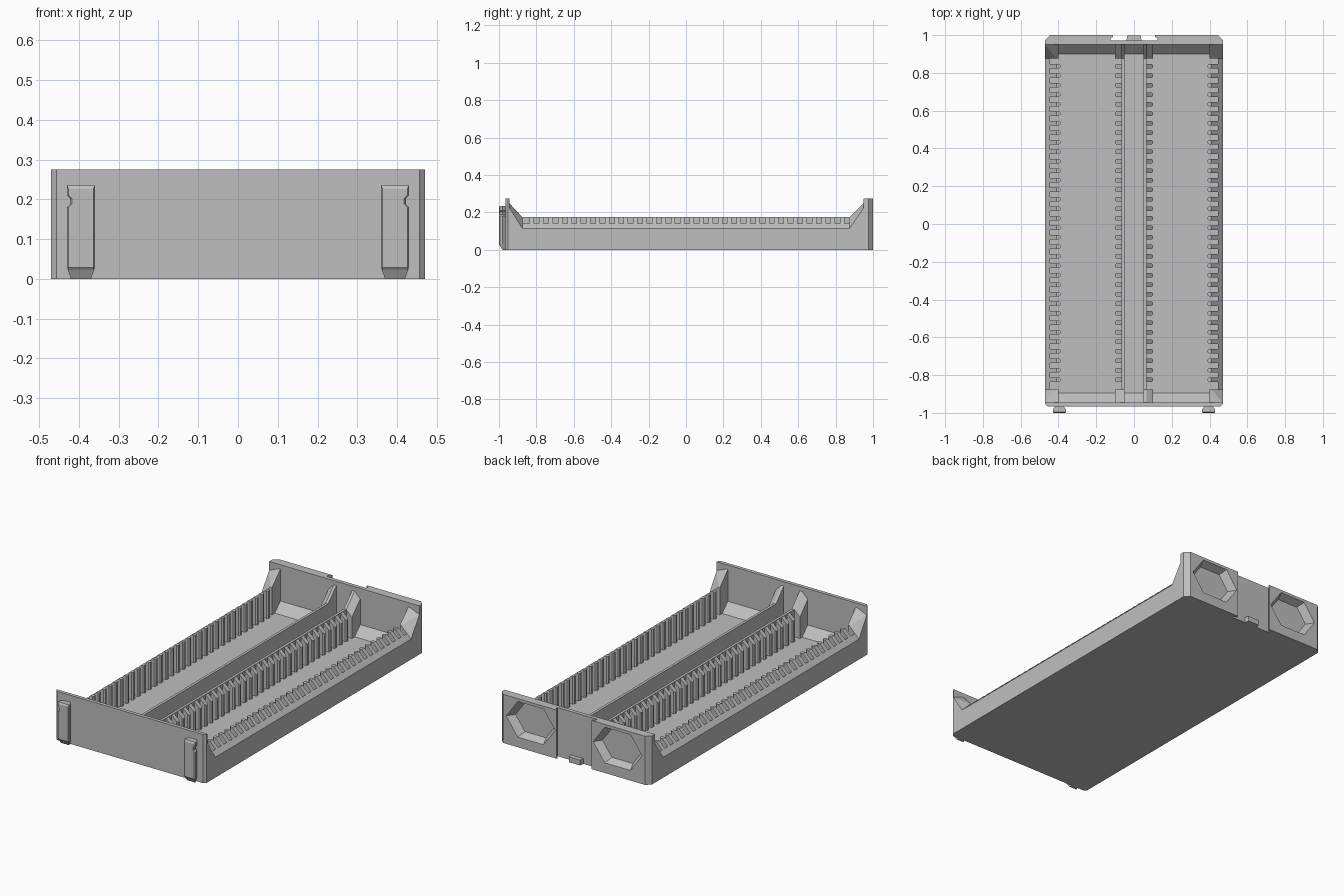
import bpy, bmesh, math
from mathutils import Vector

cube = bpy.data.objects.get("Cube")
if cube:
    bpy.data.objects.remove(cube, do_unlink=True)

grey = bpy.data.materials.new("light grey plastic")
grey.use_nodes = True
colour = (0.52, 0.52, 0.52, 1)
grey.diffuse_color = colour
grey.node_tree.nodes["Principled BSDF"].inputs["Base Color"].default_value = colour


def finish(name, bm):
    bmesh.ops.recalc_face_normals(bm, faces=bm.faces[:])
    mesh = bpy.data.meshes.new(name)
    bm.to_mesh(mesh)
    bm.free()
    mesh.materials.append(grey)
    obj = bpy.data.objects.new(name, mesh)
    bpy.context.collection.objects.link(obj)
    return obj


def loft(name, rings):
    """Skin matching closed rings and cap both ends."""
    bm = bmesh.new()
    rows = [[bm.verts.new(p) for p in ring] for ring in rings]
    n = len(rows[0])
    for a, b in zip(rows, rows[1:]):
        for i in range(n):
            j = (i + 1) % n
            bm.faces.new((a[i], a[j], b[j], b[i]))
    bm.faces.new(rows[0])
    bm.faces.new(rows[-1])
    return finish(name, bm)


def prism(name, pts, axis, lo, hi):
    """Extrude a 2D outline along one axis (0 = x, 1 = y, 2 = z)."""
    def place(p, t):
        q = list(p)
        q.insert(axis, t)
        return q
    return loft(name, [[place(p, t) for p in pts] for t in (lo, hi)])


def add_hull(bm, pts):
    verts = [bm.verts.new(p) for p in pts]
    bmesh.ops.convex_hull(bm, input=verts)


def hulls(name, groups):
    bm = bmesh.new()
    for pts in groups:
        add_hull(bm, pts)
    bmesh.ops.dissolve_limit(bm, angle_limit=0.01, verts=bm.verts[:], edges=bm.edges[:])
    return finish(name, bm)


W, H = 0.47, 0.275          # half width and end wall height
FLOOR, RIB = 0.02, 0.175    # floor thickness and rib height
FRONT, FRONT_IN, BACK_IN, BACK = -0.965, -0.945, 0.95, 1.0
COUNT, PITCH, FIRST = 34, 0.0503, -0.824

# Floor
prism("floor", [(-W, FRONT_IN), (W, FRONT_IN), (W, 0.97), (-W, 0.97)], 2, 0, FLOOR)

# Front wall with small corner chamfers
c = 0.013
prism("front_wall", [(-W + c, FRONT), (W - c, FRONT), (W, FRONT + c), (W, FRONT_IN),
                     (-W, FRONT_IN), (-W, FRONT + c)], 2, 0, H)

# Back wall with chamfered corners and an undercut centre groove
c, g = 0.025, 0.972
half = [(W, BACK_IN), (W, BACK - c), (W - c, BACK), (0.11, BACK), (0.11, 0.99), (0.125, 0.985), (0.125, g)]
back_wall = prism("back_wall", half + [(-x, y) for x, y in reversed(half)], 2, 0, H)
prism("groove_stop", [(-0.04, g), (0.04, g), (0.035, 0.998), (-0.035, 0.998)], 2, 0, 0.03)

# Hexagonal recesses in the back wall
for side, label in ((1, "left"), (-1, "right")):
    rings = []
    for y, k in ((BACK + 0.01, 1.05), (0.957, 0.82)):
        rings.append([(side * 0.272 + sx * k, y, 0.158 + sz * k) for sx, sz in
                      ((0.152, 0), (0.08, 0.1), (-0.08, 0.1), (-0.152, 0), (-0.08, -0.1), (0.08, -0.1))])
    cutter = loft(label + "_recess_cutter", rings)
    cutter.hide_render = True
    cutter.hide_viewport = True
    cutter.display_type = 'WIRE'
    cut = back_wall.modifiers.new(label + "_recess", 'BOOLEAN')
    cut.object = cutter
    cut.operation = 'DIFFERENCE'
    cut.solver = 'EXACT'

# Sloped fillets where the floor meets the end walls
for name, wall, toe in (("front", FRONT_IN, FRONT_IN + 0.05), ("back", BACK_IN, BACK_IN - 0.05)):
    prism(name + "_floor_fillet", [(wall, FLOOR), (toe, FLOOR), (wall, FLOOR + 0.05)], 0, -0.45, 0.45)

for s, label in ((1, "left"), (-1, "right")):
    # Side wall with a top sloping inward, and plain centre rib
    prism(label + "_side_wall", [(s * x, z) for x, z in
          ((W, 0), (W, 0.115), (0.445, 0.14), (0.445, 0))], 1, FRONT_IN, 0.97)
    prism(label + "_centre_rib", [(s * x, z) for x, z in
          ((0.05, 0), (0.05, RIB), (0.065, RIB), (0.065, 0))], 1, FRONT_IN, BACK_IN)

    # Rows of slot teeth with blunted tips
    outer, inner = [], []
    for i in range(COUNT):
        y0 = FIRST + i * PITCH
        o, n = [], []
        for d in (-1, 1):
            y, tip = y0 + d * 0.012, y0 + d * 0.006
            for z in (FLOOR, RIB):
                o += [(s * 0.39, tip, z), (s * 0.397, y, z)]
            o += [(s * 0.41, y, RIB), (s * 0.447, y, 0.138), (s * 0.447, y, FLOOR)]
            n += [(s * 0.1, tip, FLOOR), (s * 0.1, tip, 0.14), (s * 0.094, y, FLOOR), (s * 0.094, y, 0.146),
                  (s * 0.063, y, FLOOR), (s * 0.063, y, RIB)]
        outer.append(o)
        inner.append(n)
    hulls(label + "_outer_teeth", outer)
    hulls(label + "_inner_teeth", inner)

    # Sloping corner and rib gussets against both end walls
    for end, wall, toe in (("front", FRONT_IN, -0.875), ("back", BACK_IN, 0.875)):
        corner, rib = [], []
        for y, peak, low, edge in ((toe, RIB, 0.115, 0.14), (wall, 0.25, 0.225, 0.215)):
            corner += [(s * 0.4, y, FLOOR), (s * 0.4, y, peak), (s * 0.41, y, peak),
                       (s * W, y, low), (s * W, y, FLOOR)]
            rib += [(s * 0.05, y, FLOOR), (s * 0.05, y, peak), (s * 0.065, y, peak),
                    (s * 0.1, y, edge), (s * 0.1, y, FLOOR)]
        hulls(f"{label}_{end}_corner_gusset", [corner])
        hulls(f"{label}_{end}_rib_gusset", [rib])

    # Dovetail clip on the front wall, notched on its outer edge
    rings = []
    for y, w, q, b, t in ((-1.0, 0.031, 0.031, 0.028, 0.226), (-0.995, 0.035, 0.033, 0.022, 0.235),
                          (-0.982, 0.035, 0.025, 0, 0.235), (-0.96, 0.018, 0.016, 0, 0.235)):
        outline = [(-q, b), (q, b), (w, 0.03), (w, 0.18), (w - 0.008, 0.188), (w - 0.008, 0.202),
                   (w, 0.21), (w, t), (-w, t), (-w, 0.03)]
        rings.append([(s * (0.395 + x), y, z) for x, z in outline])
    loft(label + "_front_clip", rings)
